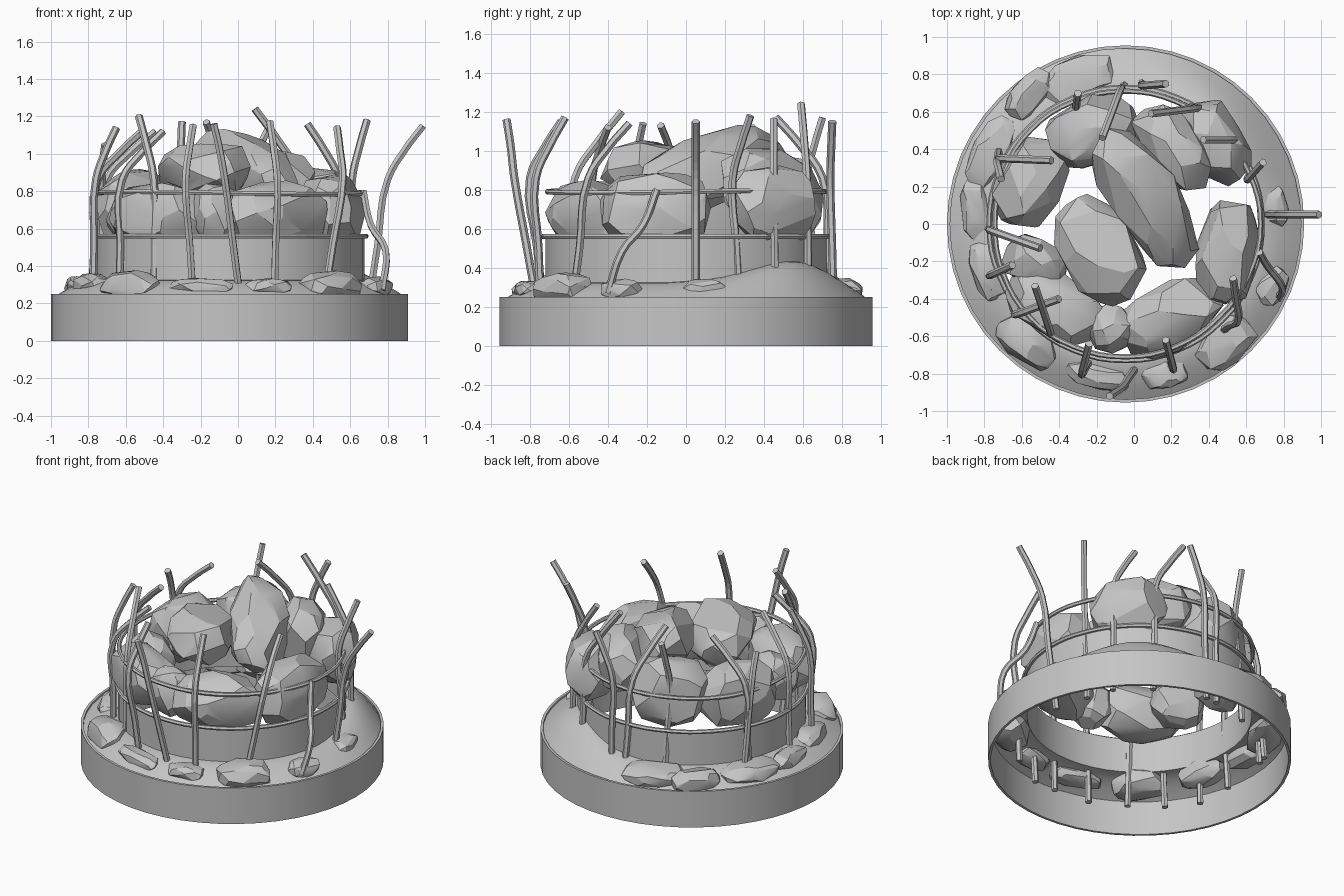
import bpy, bmesh, math, random
from mathutils import Vector, Euler

if "Cube" in bpy.data.objects:
    bpy.data.objects.remove(bpy.data.objects["Cube"], do_unlink=True)

CX = -0.045  # axis of the round basin


# One plain grey for the whole model
GREY = bpy.data.materials.new("light grey")
GREY.use_nodes = True
GREY.diffuse_color = (0.56, 0.56, 0.56, 1)
GREY.node_tree.nodes["Principled BSDF"].inputs["Base Color"].default_value = GREY.diffuse_color


def finish(name, bm, angle=30):
    me = bpy.data.meshes.new(name)
    bm.to_mesh(me)
    bm.free()
    me.materials.append(GREY)
    ob = bpy.data.objects.new(name, me)
    bpy.context.collection.objects.link(ob)
    bpy.ops.object.select_all(action="DESELECT")
    ob.select_set(True)
    bpy.context.view_layer.objects.active = ob
    bpy.ops.object.shade_smooth_by_angle(angle=math.radians(angle))


def ring_wall(name, r_out, r_in, z0, z1, n=48):
    """Upright band with a rectangular section."""
    bm = bmesh.new()
    section = [(r_out, z0), (r_out, z1), (r_in, z1), (r_in, z0)]
    rings = []
    for i in range(n):
        a = math.tau * i / n
        rings.append([bm.verts.new((CX + r * math.cos(a), r * math.sin(a), z)) for r, z in section])
    for i in range(n):
        p, q = rings[i], rings[(i + 1) % n]
        for k in range(4):
            m = (k + 1) % 4
            bm.faces.new((p[k], q[k], q[m], p[m]))
    bmesh.ops.recalc_face_normals(bm, faces=bm.faces)
    finish(name, bm)


def rod(name, points, radius, cyclic=False):
    """Six-sided bar swept along a bent path."""
    cu = bpy.data.curves.new(name, "CURVE")
    cu.dimensions = "3D"
    cu.bevel_depth = radius
    cu.bevel_resolution = 1
    cu.use_fill_caps = True
    cu.resolution_u = 4
    sp = cu.splines.new("BEZIER")
    sp.bezier_points.add(len(points) - 1)
    for b, p in zip(sp.bezier_points, points):
        b.co = p
        b.handle_left_type = b.handle_right_type = "AUTO"
    sp.use_cyclic_u = cyclic
    sp.use_smooth = False
    cu.materials.append(GREY)
    ob = bpy.data.objects.new(name, cu)
    bpy.context.collection.objects.link(ob)


def rock(name, seed, loc, size, turn, tilt=0):
    """Faceted boulder: hull of scattered points on a boxy ellipsoid."""
    rng = random.Random(seed)
    rot = Euler((0, math.radians(tilt), math.radians(turn)))
    bm = bmesh.new()
    count = 44
    for i in range(count):
        h = 1 - 2 * (i + 0.5) / count
        a = i * 2.4 + rng.uniform(-0.5, 0.5)
        s = math.sqrt(1 - h * h)
        d = Vector((s * math.cos(a), s * math.sin(a), h))
        d *= rng.uniform(0.93, 1.05) / sum(abs(c) ** 2.6 for c in d) ** (1 / 2.6)
        p = Vector((d.x * size[0], d.y * size[1], d.z * size[2]))
        p.rotate(rot)
        bm.verts.new(p + Vector(loc))
    out = bmesh.ops.convex_hull(bm, input=bm.verts)
    bmesh.ops.delete(bm, geom=list({v for v in out["geom_interior"] if isinstance(v, bmesh.types.BMVert)}),
                     context="VERTS")
    bmesh.ops.dissolve_limit(bm, angle_limit=math.radians(14), verts=bm.verts, edges=bm.edges)
    bmesh.ops.recalc_face_normals(bm, faces=bm.faces)
    finish(name, bm, 24)


# Basin rim and the inner drum
ring_wall("basin_rim", 0.955, 0.938, 0, 0.25)
ring_wall("inner_drum", 0.72, 0.708, 0.32, 0.56)

# Ground ring sloping up to the drum, with a mound at the back left
bm = bmesh.new()
N, M = 48, 6
grid = []
for i in range(N):
    a = math.tau * i / N
    bump = 0.11 * math.exp(-((a - 0.85) / 0.5) ** 2)
    row = []
    for j in range(M + 1):
        t = j / M
        r = 0.94 - 0.23 * t
        z = 0.235 + (0.09 + bump) * math.sin(t * math.pi / 2)
        row.append(bm.verts.new((CX + r * math.cos(a), r * math.sin(a), z)))
    grid.append(row)
for i in range(N):
    p, q = grid[i], grid[(i + 1) % N]
    for j in range(M):
        bm.faces.new((p[j], q[j], q[j + 1], p[j + 1]))
finish("ground", bm, 60)

# Two hoops holding the rods
for name, z, r, wob in (("lower_hoop", 0.56, 0.73, 0), ("upper_hoop", 0.79, 0.71, 0.012)):
    rod(name, [(CX + (r + wob * math.cos(3 * a)) * math.cos(a), r * math.sin(a), z + wob * math.sin(2 * a) / 2)
               for a in (math.tau * i / 16 for i in range(16))], 0.014, True)

# Bent rods: foot x y, bend x y, tip x y z
RODS = [
    (.03, -.74, -.07, -.88, -.13, -.92, 1.16), (.19, -.74, .21, -.77, .17, -.62, 1.17),
    (-.23, -.72, -.28, -.80, -.24, -.64, 1.15), (-.45, -.60, -.45, -.57, -.53, -.33, 1.20),
    (-.64, -.46, -.62, -.48, -.40, -.40, 1.12), (-.78, -.28, -.76, -.27, -.65, -.22, 1.14),
    (-.79, -.02, -.75, -.04, -.50, -.13, 1.13), (-.74, .35, -.70, .35, -.44, .34, 1.12),
    (-.72, .42, -.73, .32, -.71, .24, 1.05), (-.31, .69, -.31, .62, -.30, .70, 1.17),
    (-.04, .76, -.08, .70, -.17, .46, 1.17), (.04, .76, .05, .74, .17, .75, 1.15),
    (.37, .63, .34, .62, .09, .59, 1.24), (.56, .46, .54, .45, .37, .45, 1.16),
    (.62, .28, .61, .24, .69, .33, 1.18), (.68, .05, .80, .05, .99, .05, 1.15),
    (.44, -.60, .56, -.50, .53, -.29, 1.14),
]
for k, (fx, fy, bx, by, tx, ty, tz) in enumerate(RODS):
    foot, bend, tip = Vector((fx, fy, .08)), Vector((bx, by, .86)), Vector((tx, ty, tz))
    mid = foot.lerp(bend, 0.55)
    rod("bent_rod_%d" % k, [foot, mid, bend, bend.lerp(tip, 0.5) + Vector((0, 0, .02)), tip], 0.021)
rod("kinked_rod", [(.67, -.15, .80), (.71, -.22, .62), (.79, -.33, .48), (.77, -.40, .27)], 0.02)

# Boulders heaped inside the drum: centre, half sizes, turn, tilt
HEAP = [
    ((.06, .14, .91), (.42, .19, .18), 122, -15), ((-.18, -.14, .90), (.31, .21, .16), 118, 5),
    ((.21, .40, .82), (.27, .16, .19), 130, 0), ((.43, .44, .72), (.25, .16, .20), 120, 0),
    ((.50, -.16, .70), (.29, .17, .20), 83, 0), ((.20, -.50, .67), (.29, .18, .18), 25, 0),
    ((-.12, -.56, .68), (.13, .13, .16), 70, 0), ((-.42, -.44, .67), (.29, .17, .18), -30, 0),
    ((-.55, .22, .71), (.26, .18, .21), 65, 0), ((-.22, .50, .75), (.25, .19, .22), 20, 0),
    ((-.53, -.20, .67), (.18, .13, .15), -20, 0),
]
for k, (loc, size, turn, tilt) in enumerate(HEAP):
    rock("heap_boulder_%d" % k, k + 3, loc, size, turn, tilt)

# Low stones lying on the ground ring: centre x y, half sizes, turn
STONES = [
    (-.57, -.62, .18, .12, .09, -42), (-.20, -.81, .18, .07, .05, -15), (.16, -.80, .13, .08, .05, 10),
    (.49, -.63, .18, .12, .09, 40), (.74, -.33, .11, .08, .06, 60), (.75, .10, .12, .07, .06, 100),
    (-.85, .08, .17, .08, .06, 95), (-.78, -.25, .17, .09, .08, 110), (-.76, .38, .21, .11, .07, 65),
    (-.56, .69, .16, .09, .08, 50), (-.30, .77, .21, .12, .07, 22),
]
for k, (x, y, a, b, c, turn) in enumerate(STONES):
    rock("ground_stone_%d" % k, k + 40, (x, y, .285), (a, b, c), turn)
